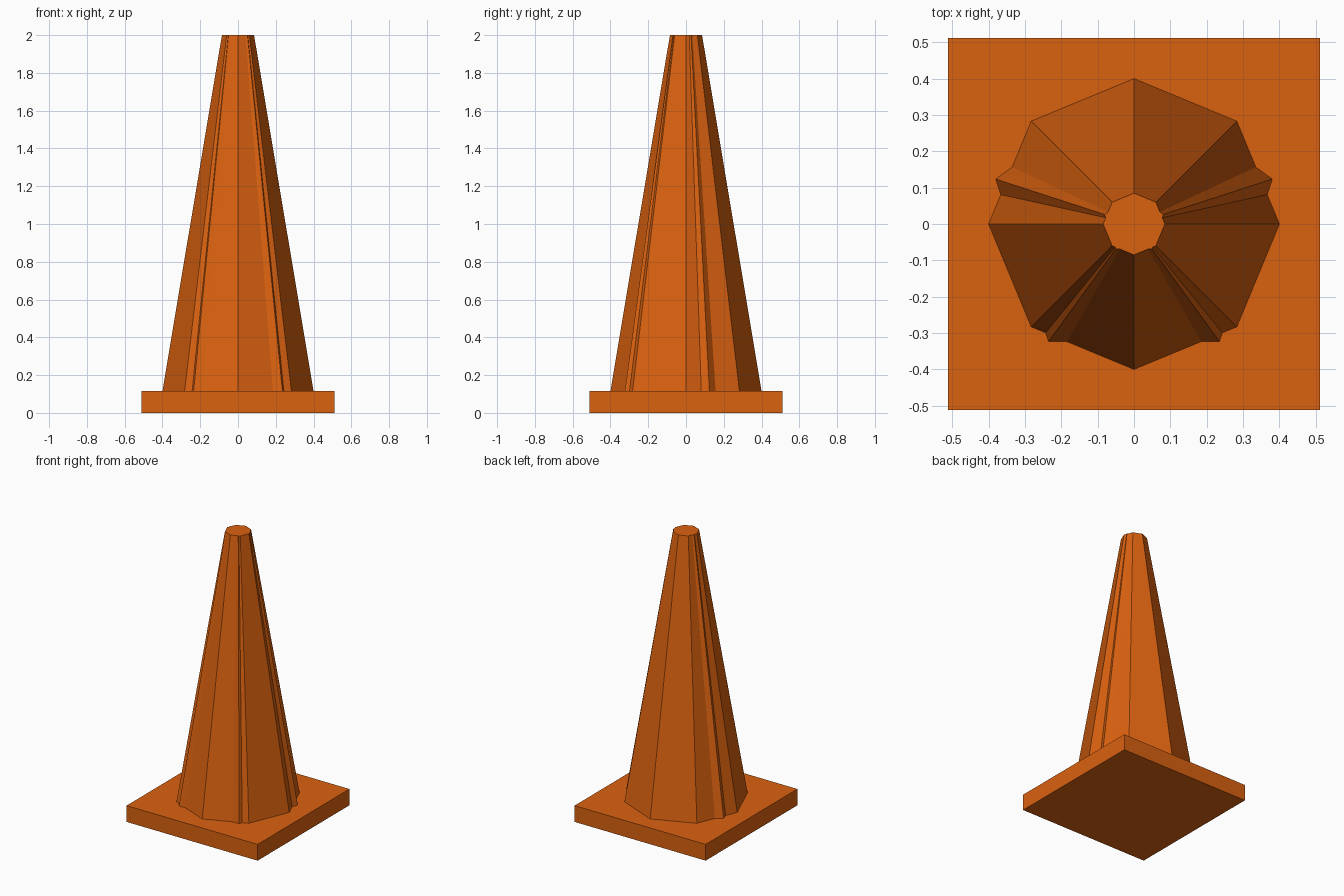
import bpy

cube = bpy.data.objects.get("Cube")
if cube:
    bpy.data.objects.remove(cube, do_unlink=True)

BASE_SIZE, BASE_TOP, HEIGHT = 1.024, 0.115, 2.0
BOTTOM_RADIUS, TOP_RADIUS = 0.4, 0.085

# Single orange plastic
orange = bpy.data.materials.new("orange_plastic")
orange.use_nodes = True
colour = (0.70, 0.121, 0.005, 1.0)
orange.diffuse_color = colour
orange.node_tree.nodes["Principled BSDF"].inputs["Base Color"].default_value = colour


def finish(name):
    obj = bpy.context.object
    obj.name = name
    obj.data.materials.append(orange)
    return obj


def tapered_body(name, sides):
    """Flat-sided tapered column with one corner pointing to the back."""
    bpy.ops.mesh.primitive_cone_add(
        vertices=sides, radius1=BOTTOM_RADIUS, radius2=TOP_RADIUS,
        depth=HEIGHT - BASE_TOP, location=(0, 0, (HEIGHT + BASE_TOP) / 2))
    return finish(name)


# Square foot plate
bpy.ops.mesh.primitive_cube_add(size=1, location=(0, 0, BASE_TOP / 2))
base = finish("base_plate")
base.scale = (BASE_SIZE, BASE_SIZE, BASE_TOP)
bpy.ops.object.transform_apply(location=False, rotation=False, scale=True)

# Eight-sided body, with five-sided body giving the protruding ridges
tapered_body("cone_body", 8)
tapered_body("cone_ridges", 5)
